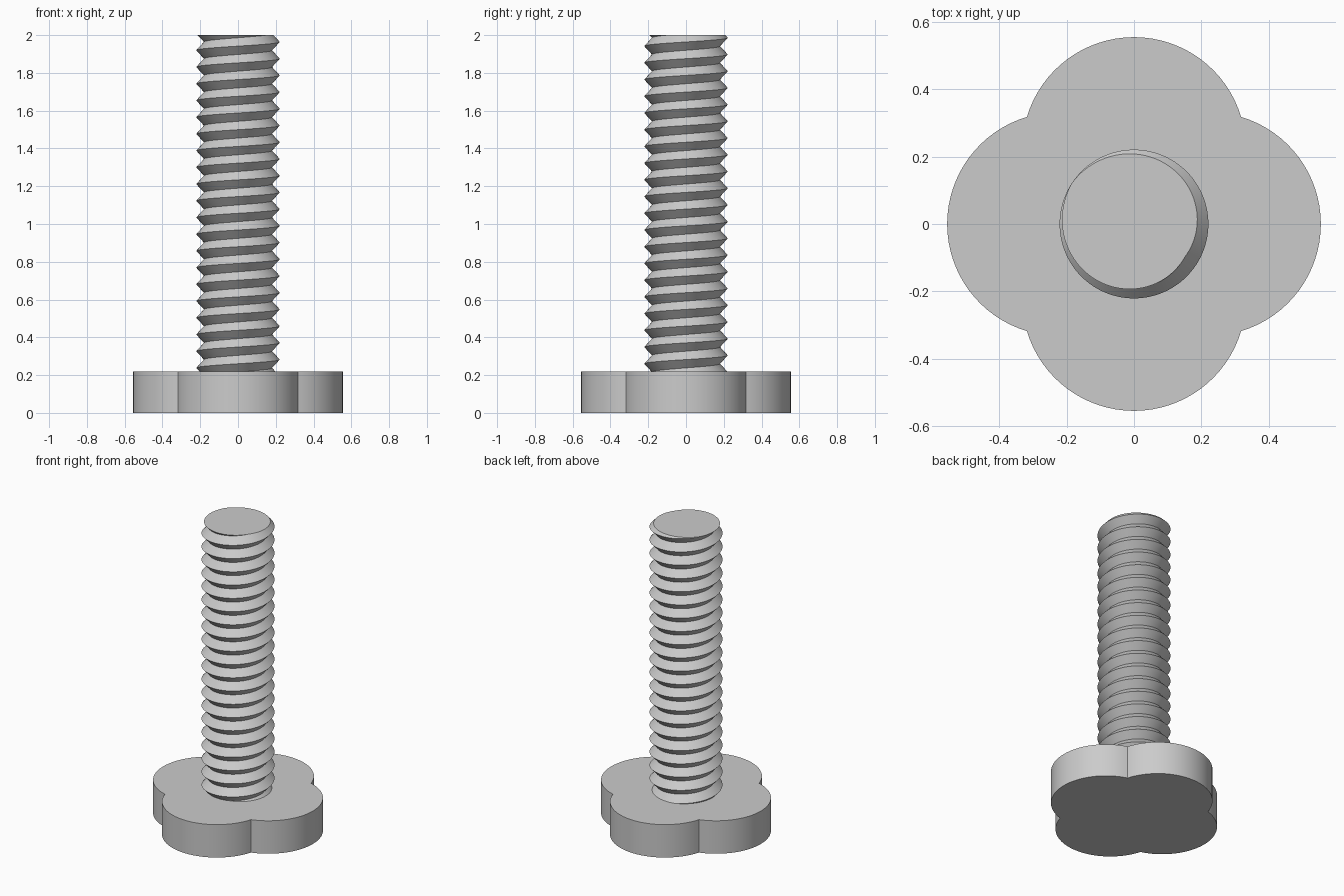
import bpy, bmesh, math

cube = bpy.data.objects.get("Cube")
if cube:
    bpy.data.objects.remove(cube, do_unlink=True)

HEAD_TOP, TOP = 0.22, 2.0
TIP, ROOT, PITCH = 0.221, 0.18, 0.0885
START = math.radians(147)          # direction where the crest meets the top

steel = bpy.data.materials.new("grey steel")
steel.use_nodes = True
GREY = (0.6, 0.6, 0.6, 1)
steel.diffuse_color = GREY
steel.node_tree.nodes["Principled BSDF"].inputs["Base Color"].default_value = GREY


def add_object(name, bm):
    bmesh.ops.recalc_face_normals(bm, faces=bm.faces)
    mesh = bpy.data.meshes.new(name)
    bm.to_mesh(mesh)
    bm.free()
    mesh.materials.append(steel)
    obj = bpy.data.objects.new(name, mesh)
    bpy.context.collection.objects.link(obj)
    bpy.ops.object.select_all(action='DESELECT')
    obj.select_set(True)
    bpy.context.view_layer.objects.active = obj
    bpy.ops.object.shade_smooth_by_angle(angle=math.radians(30))
    return obj


# Four-lobed head: arcs of four overlapping circles, extruded upwards
OFFSET, RADIUS, ARC = 0.223, 0.332, 32
corner = (OFFSET + math.sqrt(2 * RADIUS ** 2 - OFFSET ** 2)) / 2
spread = math.atan2(corner, corner - OFFSET)
bm = bmesh.new()
outline = []
for lobe in range(4):
    turn = lobe * math.pi / 2
    for i in range(ARC):
        a = turn - spread + 2 * spread * i / ARC
        outline.append(bm.verts.new((OFFSET * math.cos(turn) + RADIUS * math.cos(a),
                                     OFFSET * math.sin(turn) + RADIUS * math.sin(a), 0)))
base = bm.faces.new(outline)
side = bmesh.ops.extrude_face_region(bm, geom=[base], use_keep_orig=True)
bmesh.ops.translate(bm, vec=(0, 0, HEAD_TOP),
                    verts=[v for v in side["geom"] if isinstance(v, bmesh.types.BMVert)])
add_object("lobed_head", bm)

# Threaded shaft: one helical V-shaped surface, cut flat at both ends
SEG = 96
rows = 2 * math.ceil((TOP - HEAD_TOP) / PITCH) + 8
bm = bmesh.new()
grid = []
for k in range(rows):
    r = TIP if k % 2 == 0 else ROOT
    ring = []
    for i in range(SEG + 1):
        a = 2 * math.pi * i / SEG
        z = TOP + PITCH * (i / SEG + 1 - k / 2)
        ring.append(bm.verts.new((r * math.cos(a + START), r * math.sin(a + START), z)))
    grid.append(ring)
for upper, lower in zip(grid, grid[1:]):
    for i in range(SEG):
        bm.faces.new((upper[i], lower[i], lower[i + 1], upper[i + 1]))
bmesh.ops.remove_doubles(bm, verts=bm.verts, dist=1e-5)
for height, direction in ((TOP, 1), (HEAD_TOP - 0.01, -1)):
    bmesh.ops.bisect_plane(bm, geom=bm.verts[:] + bm.edges[:] + bm.faces[:], dist=1e-6,
                           plane_co=(0, 0, height), plane_no=(0, 0, direction),
                           clear_outer=True)
    rim = [e for e in bm.edges if e.is_boundary
           and all(abs(v.co.z - height) < 1e-4 for v in e.verts)]
    bmesh.ops.holes_fill(bm, edges=rim, sides=0)
add_object("threaded_shaft", bm)
